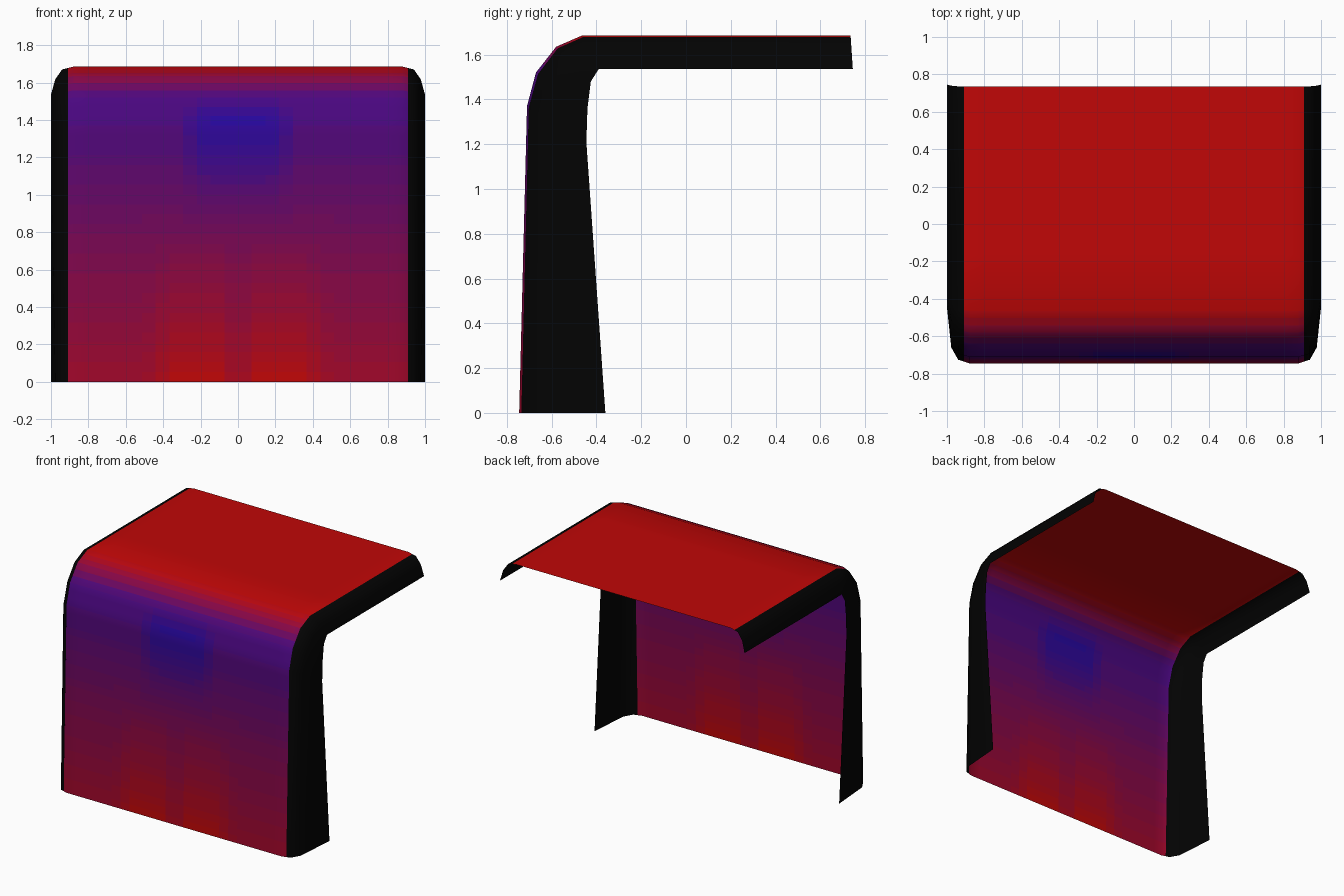
import bpy
import bmesh
from math import radians
from mathutils import Vector

if "Cube" in bpy.data.objects:
    bpy.data.objects.remove(bpy.data.objects["Cube"])

# Side profile stations (y, z): outer face, free rim of the side flange,
# and how far along outer -> rim the two rounding points sit
OUTER = [(-.745, 0), (-.71, 1.37), (-.67, 1.52), (-.58, 1.635), (-.465, 1.685), (.735, 1.685)]
RIM = [(-.36, 0), (-.445, 1.21), (-.44, 1.36), (-.425, 1.48), (-.39, 1.535), (.745, 1.535)]
ROUND = [(.05, .22), (.06, .25), (.08, .33), (.09, .40), (.10, .45), (.10, .45)]
ROWS = [26, 3, 3, 3, 4]
LEVELS = 24


def stations(rows):
    """Outer point, rim point and rounding fractions along the profile."""
    out = []
    for k, n in enumerate(rows):
        last = k == len(rows) - 1
        for i in range(n + (1 if last else 0)):
            mix = lambda a: Vector(a[k]).lerp(Vector(a[k + 1]), i / n)
            out.append((mix(OUTER), mix(RIM), mix(ROUND)))
    return out


def loft(name, rows, columns, paint=None):
    """Sheet through the stations; columns are (x, depth function of rounding)."""
    bm = bmesh.new()
    grid = []
    for outer, rim, rnd in stations(rows):
        row = []
        for x, depth in columns:
            p = outer.lerp(rim, depth(rnd))
            row.append(bm.verts.new((x, p.x, p.y)))
        grid.append(row)
    for a, b in zip(grid, grid[1:]):
        for j in range(len(a) - 1):
            f = bm.faces.new((a[j], a[j + 1], b[j + 1], b[j]))
            f.smooth = True
            if paint:
                f.material_index = paint(f.calc_center_median())
    mesh = bpy.data.meshes.new(name)
    bm.to_mesh(mesh)
    bm.free()
    obj = bpy.data.objects.new(name, mesh)
    bpy.context.collection.objects.link(obj)
    return obj


def material(name, srgb):
    mat = bpy.data.materials.new(name)
    mat.diffuse_color = [c ** 2.2 for c in srgb] + [1]
    mat.use_nodes = True
    mat.node_tree.nodes["Principled BSDF"].inputs["Base Color"].default_value = mat.diffuse_color
    return mat


def ramp(v, keys):
    for (a, va), (b, vb) in zip(keys, keys[1:]):
        if v <= b:
            return va + (vb - va) * max(0, (v - a) / (b - a))
    return keys[-1][1]


def shade(p):
    """Red-to-blue level of the painted gradient at a point."""
    x, z = abs(p.x), p.z
    if p.y > -.465:
        return 0
    t = ramp(z, [(0, .2), (.6, .43), (1, .6), (1.3, .75), (1.53, .78), (1.62, .38), (1.685, 0)])
    # blue patch near the top, two red glows near the bottom
    t += ramp(x, [(0, .22), (.18, .22), (.32, 0)]) * ramp(z, [(.8, 0), (1.3, 1), (1.42, 1), (1.52, 0)])
    t -= ramp(x, [(0, 0), (.1, .2), (.35, .2), (.5, 0)]) * ramp(z, [(0, 1), (.9, 0)])
    return round(min(1, max(0, t)) * (LEVELS - 1))


# Painted front and top panel in one bent sheet
flat = [(-.88 + 1.76 * i / 24, lambda r: 0) for i in range(25)]
edge = lambda r: r[0] * .5
panel = loft("bent_panel", ROWS, [(-.91, edge)] + flat + [(.91, edge)], shade)
red, blue = Vector((.75, .06, .06)), Vector((.17, .06, .62))
for i in range(LEVELS):
    panel.data.materials.append(material(f"gradient_{i}", red.lerp(blue, i / (LEVELS - 1))))

# Black rounded flanges along both sides
flange = loft("side_flanges", [1] * 5, [
    (.91, edge), (.94, lambda r: r[0]), (.977, lambda r: r[1]), (1, lambda r: 1)])
flange.data.materials.append(material("black", (.04, .04, .04)))
mirror = flange.modifiers.new("mirror", 'MIRROR')
mirror.use_mirror_merge = False

# Smooth shading with sharp creases kept
for obj in (panel, flange):
    bpy.ops.object.select_all(action='DESELECT')
    obj.select_set(True)
    bpy.context.view_layer.objects.active = obj
    bpy.ops.object.shade_smooth_by_angle(angle=radians(50))
